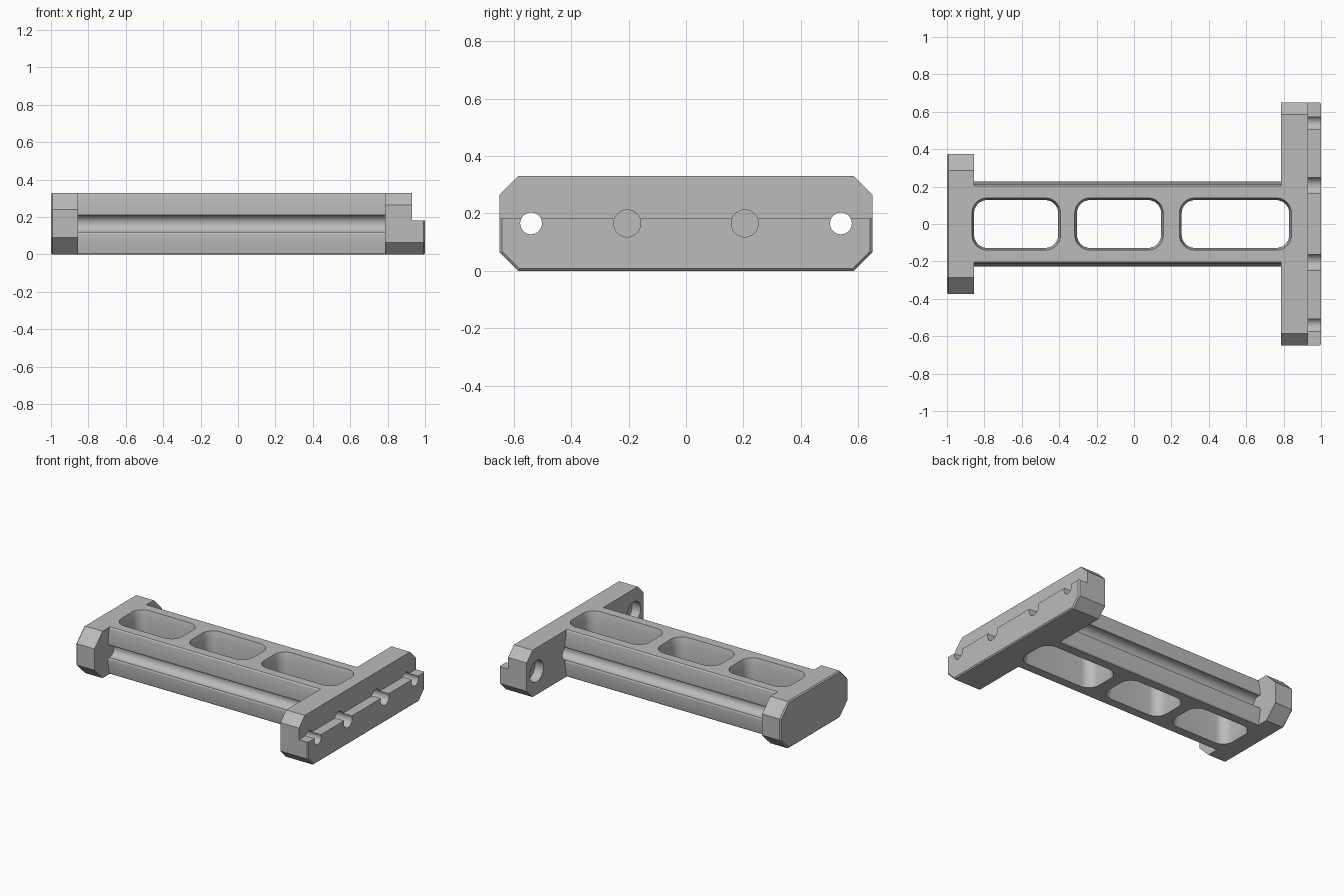
import bpy, bmesh, math

if "Cube" in bpy.data.objects:
    bpy.data.objects.remove(bpy.data.objects["Cube"])

grey = bpy.data.materials.new("plain grey")
grey.use_nodes = True
grey.diffuse_color = (0.5, 0.5, 0.5, 1)
grey.node_tree.nodes["Principled BSDF"].inputs["Base Color"].default_value = (0.5, 0.5, 0.5, 1)

H = 0.33        # overall height
MID = H / 2     # height of the rod and screw axes


def finish(name, bm):
    bmesh.ops.recalc_face_normals(bm, faces=bm.faces)
    mesh = bpy.data.meshes.new(name)
    bm.to_mesh(mesh)
    bm.free()
    mesh.materials.append(grey)
    ob = bpy.data.objects.new(name, mesh)
    bpy.context.collection.objects.link(ob)
    return ob


def loft(name, rings):
    """Closed solid through rings of equal length."""
    bm = bmesh.new()
    loops = [[bm.verts.new(p) for p in ring] for ring in rings]
    for a, b in zip(loops, loops[1:]):
        for i in range(len(a)):
            j = (i + 1) % len(a)
            bm.faces.new((a[i], a[j], b[j], b[i]))
    bm.faces.new(loops[0])
    bm.faces.new(loops[-1])
    return finish(name, bm)


def octagon(x, half, cut, inset=0):
    """Chamfered rectangle standing across the x axis."""
    w, top, c = half - inset, MID - inset, cut - 0.6 * inset
    corners = [(w - c, top), (w, top - c), (w, c - top), (w - c, -top)]
    corners += [(-y, z) for y, z in reversed(corners)]
    return [(x, y, MID + z) for y, z in corners]


def rounded(x0, x1, half, r, z, grow=0):
    """Rounded rectangle lying at height z."""
    r += grow
    pts = []
    for k, (sx, sy) in enumerate([(1, 1), (-1, 1), (-1, -1), (1, -1)]):
        cx = (x1 + grow - r) if sx > 0 else (x0 - grow + r)
        cy = sy * (half + grow - r)
        for i in range(9):
            a = math.pi / 2 * (k + i / 8)
            pts.append((cx + r * math.cos(a), cy + r * math.sin(a), z))
    return pts


def rod(x0, x1, y, r):
    circle = [(y + r * math.cos(i * math.pi / 20), MID + r * math.sin(i * math.pi / 20))
              for i in range(40)]
    return loft("rod_cutter", [[(x, a, b) for a, b in circle] for x in (x0, x1)])


def box(name, x0, x1, half, z0, z1):
    return loft(name, [[(x, -half, z0), (x, half, z0), (x, half, z1), (x, -half, z1)]
                       for x in (x0, x1)])


def combine(target, other, operation):
    mod = target.modifiers.new("join", 'BOOLEAN')
    mod.operation = operation
    mod.solver = 'EXACT'
    mod.object = other
    bpy.context.view_layer.objects.active = target
    bpy.ops.object.modifier_apply(modifier=mod.name)
    bpy.data.objects.remove(other)


# Bar with gently tapered sides and soft lips around the rod channel
side = [(0.203, H), (0.21, 0.322), (0.227, 0.225), (0.225, 0.215), (0.215, 0.203)]
side += [(y, H - z) for y, z in reversed(side)]
section = side + [(-y, z) for y, z in reversed(side)]
frame = loft("bracket_frame", [[(x, y, z) for y, z in section] for x in (-0.9, 0.85)])

# End cap and wide mounting plate, edges eased on the outer faces
E = 0.008
cap = loft("end_cap", [octagon(-1, 0.375, 0.09, E), octagon(-1 + E, 0.375, 0.09),
                       octagon(-0.855, 0.375, 0.09)])
plate = loft("mounting_plate", [octagon(0.785, 0.65, 0.065), octagon(1 - E, 0.65, 0.065),
                                octagon(1, 0.65, 0.065, E)])
combine(frame, cap, 'UNION')
combine(frame, plate, 'UNION')

# Step along the upper outer edge of the plate
combine(frame, box("step_cutter", 0.93, 1.1, 0.8, 0.183, 0.5), 'DIFFERENCE')

# Rod channels, screw holes and their counterbores
for s in (-1, 1):
    combine(frame, rod(-0.855, 1.1, s * 0.205, 0.047), 'DIFFERENCE')
    combine(frame, rod(0.7, 1.1, s * 0.54, 0.038), 'DIFFERENCE')
    combine(frame, rod(0.7, 0.85, s * 0.54, 0.075), 'DIFFERENCE')

# Three windows with eased rims above and below
G, D = 0.012, 0.045
for x0, x1 in ((-0.855, -0.405), (-0.305, 0.145), (0.255, 0.83)):
    levels = [(-0.05, G), (0, G), (D, 0), (H - D, 0), (H, G), (H + 0.05, G)]
    rings = [rounded(x0, x1, 0.128, 0.07, z, g) for z, g in levels]
    combine(frame, loft("window_cutter", rings), 'DIFFERENCE')

bpy.ops.object.select_all(action='DESELECT')
frame.select_set(True)
bpy.context.view_layer.objects.active = frame
bpy.ops.object.shade_smooth_by_angle(angle=math.radians(25))
